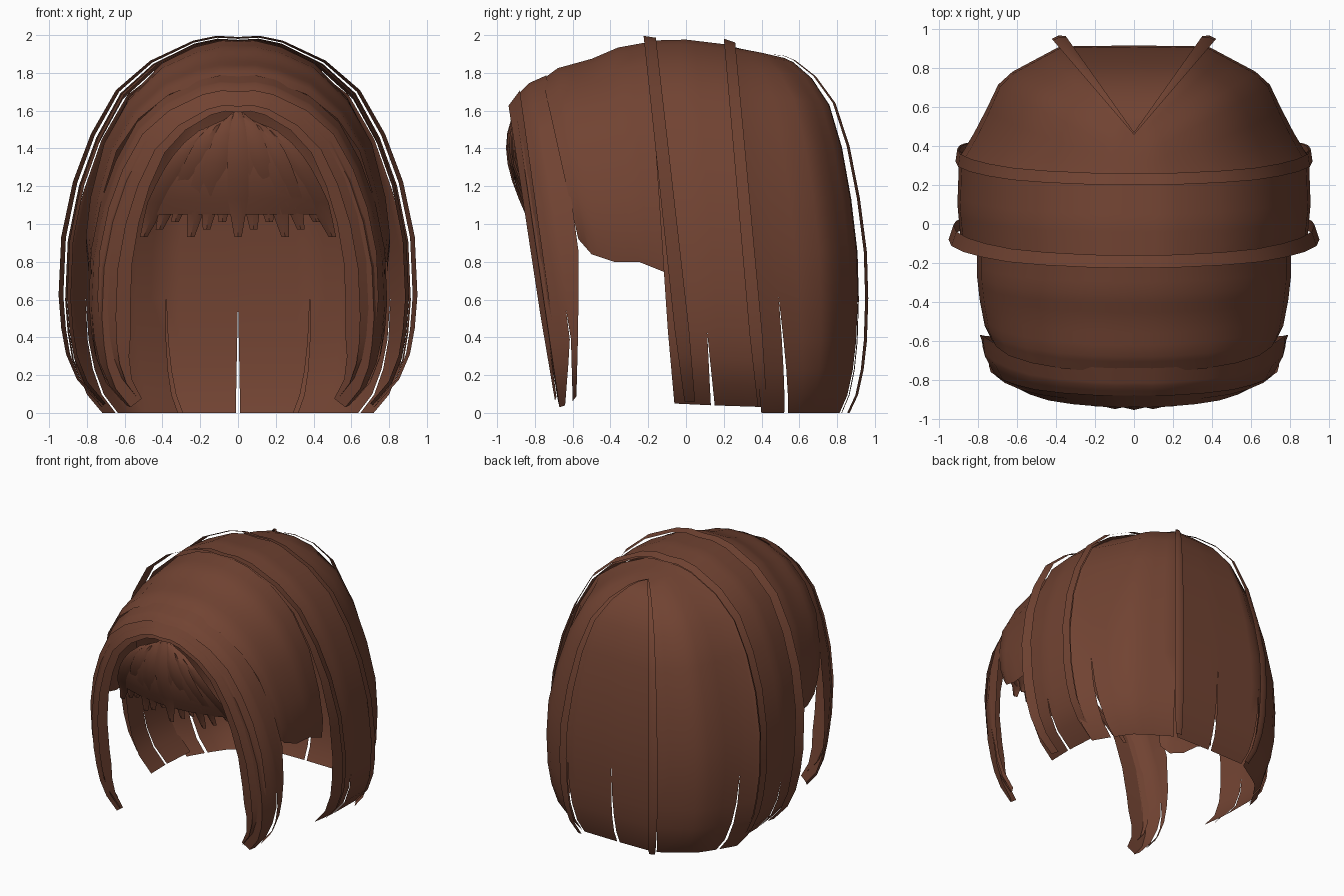
import bpy, bmesh, math
from mathutils import Vector

if "Cube" in bpy.data.objects:
    bpy.data.objects.remove(bpy.data.objects["Cube"])

brown = bpy.data.materials.new("brown_hair")
brown.diffuse_color = (0.165, 0.056, 0.032, 1)
brown.use_nodes = True
brown.node_tree.nodes["Principled BSDF"].inputs["Base Color"].default_value = brown.diffuse_color

# Half-arch outlines from crown to tip: (share of half width, share of height)
LONG = [(0, .995), (.12, .998), (.25, .985), (.49, .93), (.68, .85), (.82, .73), (.92, .6),
        (.985, .45), (1, .29), (.985, .2), (.96, .13), (.9, .06), (.79, 0)]
BACK = [(0, 1), (.11, .997), (.22, .985), (.44, .94), (.65, .865), (.8, .745), (.91, .6),
        (.985, .45), (1, .32), (.985, .2), (.95, .12), (.89, .05), (.8, 0)]
SHORT = [(0, .995), (.12, .995), (.28, .97), (.5, .9), (.72, .75), (.88, .55), (.97, .3),
         (1, .12), (.98, 0)]


def finish(name, bm, mirror=True):
    """Turn a bmesh sheet into a smooth, outward-facing hair object."""
    bmesh.ops.remove_doubles(bm, verts=bm.verts, dist=0.0005)
    bmesh.ops.recalc_face_normals(bm, faces=bm.faces)
    mid = Vector((0, 0, .9))
    if sum((f.calc_center_median() - mid).dot(f.normal) for f in bm.faces) < 0:
        bmesh.ops.reverse_faces(bm, faces=bm.faces)
    me = bpy.data.meshes.new(name)
    bm.to_mesh(me)
    bm.free()
    me.materials.append(brown)
    ob = bpy.data.objects.new(name, me)
    bpy.context.collection.objects.link(ob)
    if mirror:
        m = ob.modifiers.new("mirror", 'MIRROR')
        m.use_clip = True
    bpy.ops.object.select_all(action='DESELECT')
    ob.select_set(True)
    bpy.context.view_layer.objects.active = ob
    bpy.ops.object.shade_smooth_by_angle(angle=math.radians(40))
    return ob


def add_grid(bm, rows):
    vs = [[bm.verts.new(p) for p in row] for row in rows]
    for a, b in zip(vs, vs[1:]):
        for i in range(len(a) - 1):
            bm.faces.new((a[i], a[i + 1], b[i + 1], b[i]))


def locks(name, surface, profile, splits, taper=0.0, reach=.2, cols=4):
    """Sheet split into locks at the given positions; tips narrow below reach."""
    bm = bmesh.new()
    for u0, u1 in zip(splits, splits[1:]):
        rows = []
        for r, h in profile:
            k = 1 - taper * max(0, 1 - h / reach)
            c, half = (u0 + u1) / 2, (u1 - u0) / 2 * k
            rows.append([surface(c + half * (2 * j / cols - 1), r, h) for j in range(cols + 1)])
        add_grid(bm, rows)
    return finish(name, bm)


def blend(table, u):
    i = min(max(int(u), 0), len(table) - 2)
    return [a + (b - a) * (u - i) for a, b in zip(table[i], table[i + 1])]


def arches(stations):
    """Arches: (y at crown, y at tip, half width, top, bottom, share of drop that moves in y)."""
    def surface(u, r, h):
        y0, y1, w, top, bot, knee = blend(stations, u)
        return Vector((r * w, y0 + (y1 - y0) * min(1, (1 - h) / knee), bot + (top - bot) * h))
    return surface


def dome(outline, lift=0.0):
    """Back of the head over a plan outline; u runs from the side to the centre back."""
    def surface(u, r, h):
        x, y = blend(outline, u)
        v = min(max(u, 0), 3)
        y_top = .22 + .25 * min(1, v / 2)
        k = (1 - h) + (r - (1 - h)) * min(v, 1)
        return Vector((x * r, y_top + (y - y_top) * k, (1.945 + lift - .06 * min(1, v / 2)) * h))
    return surface


# Back of the bob, with slits between the locks
locks("back_hair", dome([(.885, .42), (.68, .75), (.38, .91), (0, .915)]), BACK,
      [-.08, .38, 2, 3], .07, .3, 6)
locks("back_seam_ribbon", dome([(.9, .45), (.7, .8), (.39, .965), (0, .96)], .01), BACK,
      [1.9, 2.1], .2, .2, 2)

# Long side hair
side = arches([(-.2, -.07, .885, 1.975, .05, 1), (0, .14, .905, 1.98, .04, 1),
               (.25, .44, .895, 1.95, .03, 1)])
locks("side_hair", side, LONG, [0, 1, 2], .08, .2, 5)

# Thin loose ribbons arching over the head
locks("front_ribbon", arches([(-.225, -.02, .95, 2.0, .06, 1), (-.16, .06, .925, 1.99, .06, 1)]),
      LONG, [0, 1], .3, .2, 2)
locks("rear_ribbon", arches([(.2, .37, .915, 1.985, .03, 1), (.26, .44, .905, 1.965, .03, 1)]),
      LONG, [0, 1], .3, .2, 2)

# Shorter crown over the ears
crown = arches([(-.76, -.57, .73, 1.77, .92, 1), (-.68, -.5, .765, 1.83, .84, 1),
                (-.5, -.38, .79, 1.88, .8, 1), (-.36, -.25, .805, 1.94, .8, 1),
                (-.17, -.1, .805, 1.975, .74, 1)])
locks("crown_hair", crown, SHORT, [0, 1, 2, 3, 4], 0, .1, 3)

# Face-framing locks, layered from the outside in
frame = arches([(-.74, -.57, .79, 1.79, .1, .5), (-.83, -.61, .775, 1.75, .05, .8),
                (-.91, -.67, .72, 1.67, .03, 1), (-.93, -.69, .57, 1.60, .12, 1)])
locks("face_framing_hair", frame, LONG, [0, 1, 3], .5, .22, 6)
layer = arches([(-.88, -.66, .745, 1.71, .15, 1), (-.94, -.70, .645, 1.63, .05, 1)])
locks("face_framing_layer", layer, LONG, [0, .5, 1], .6, .3, 3)


# Fringe: strands fanning out from the parting
def strand(bm, tip_x, tip_z, width, forward):
    rows = []
    n = 8
    top = 1.6 - .12 * abs(tip_x)
    for i in range(n + 1):
        s = i / n
        x = tip_x * (.12 + .88 * s ** .65)
        z = top - (top - tip_z) * s ** 1.25
        y = -.90 - .065 * math.sin(math.pi * min(1, s * 1.15)) + .075 * s ** 2 + .45 * x * x + forward
        half = width * (.35 + .65 * math.sin(math.pi * min(.5, s))) * (1 if s < .75 else 1 - (s - .75) * 2.6)
        rows.append([Vector((x - half, y + .012, z)), Vector((x, y, z)),
                     Vector((x + half, y + .012, z))])
    add_grid(bm, rows)


bm = bmesh.new()
for i in range(13):
    t = i / 6 - 1
    strand(bm, .5 * t, .93 + .04 * (i % 3) * (abs(t) < .9), .055, .012 * (i % 2))
finish("fringe", bm, mirror=False)

# Under-fringe filling the gaps between strands
bm = bmesh.new()
rows = []
for i in range(7):
    s = i / 6
    w = .12 + .36 * s ** .7
    rows.append([Vector((w * t, -.89 - .045 * math.sin(math.pi * s) + .05 * s * s + .45 * (w * t) ** 2,
                         1.58 - .08 * abs(t) * (1 - s) - .53 * s)) for t in [j / 4 - 1 for j in range(9)]])
add_grid(bm, rows)
finish("under_fringe", bm, mirror=False)
